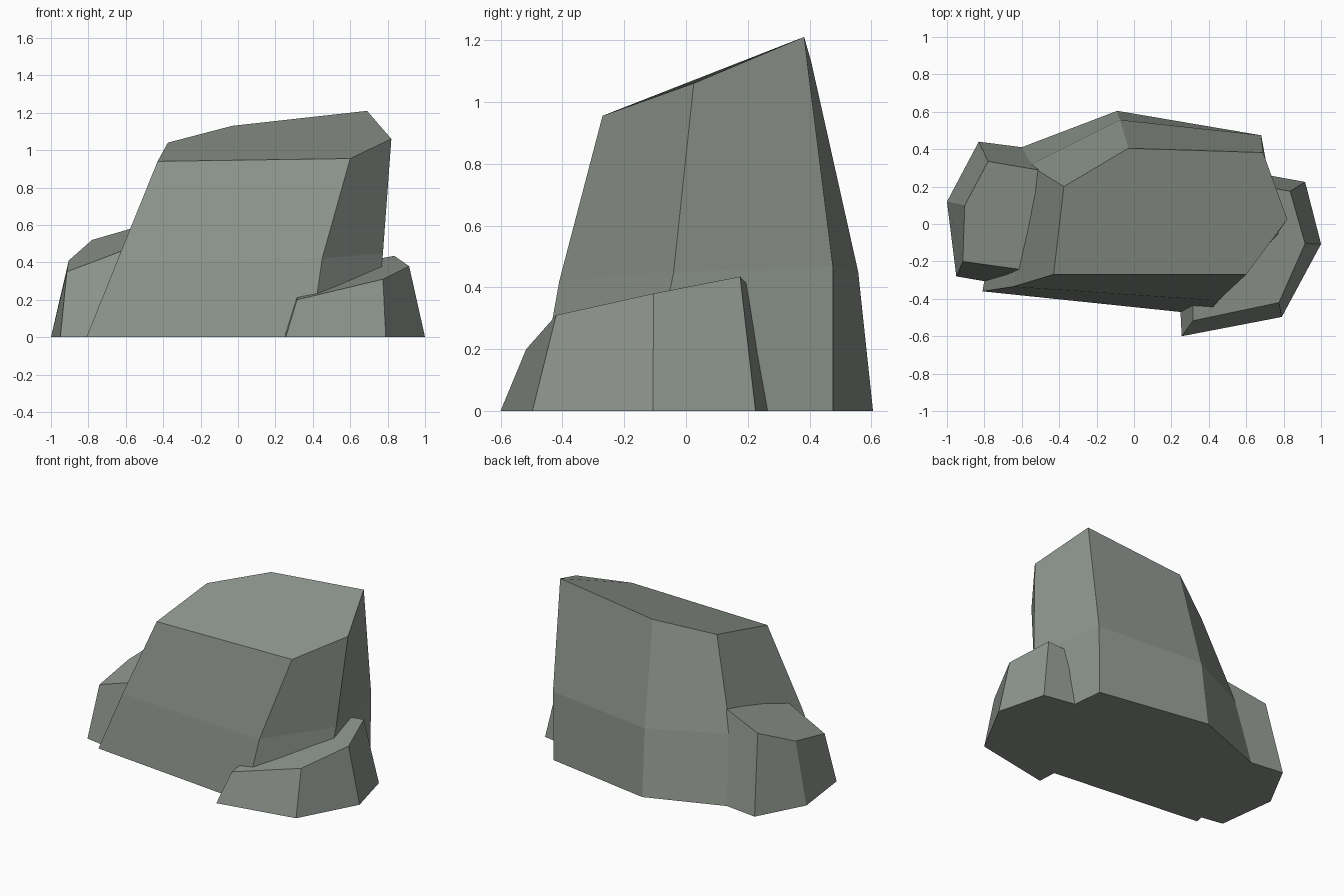
import bpy, bmesh

stone = bpy.data.materials.new("grey_green_stone")
stone.diffuse_color = (0.27, 0.30, 0.27, 1.0)


def faceted_rock(name, rings):
    """Stack rings of corner points (bottom to top) into a closed flat-shaded rock."""
    bm = bmesh.new()
    loops = [[bm.verts.new(p) for p in ring] for ring in rings]
    n = len(rings[0])
    for low, high in zip(loops, loops[1:]):
        for i in range(n):
            j = (i + 1) % n
            bm.faces.new((low[i], low[j], high[j], high[i]))
    bm.faces.new(loops[0][::-1])
    bm.faces.new(loops[-1])
    bmesh.ops.recalc_face_normals(bm, faces=bm.faces[:])
    mesh = bpy.data.meshes.new(name)
    bm.to_mesh(mesh)
    bm.free()
    mesh.materials.append(stone)
    obj = bpy.data.objects.new(name, mesh)
    bpy.context.collection.objects.link(obj)
    return obj


# Large leaning boulder: base, waist and sloping crown
faceted_rock("main_boulder", [
    [(-0.81, -0.36, 0), (0.39, -0.485, 0), (0.74, -0.13, 0),
     (0.675, 0.475, 0), (-0.09, 0.605, 0), (-0.68, 0.38, 0)],
    [(-0.645, -0.335, 0.41), (0.45, -0.41, 0.42), (0.775, -0.04, 0.45),
     (0.68, 0.475, 0.47), (-0.075, 0.557, 0.45), (-0.56, 0.315, 0.45)],
    [(-0.43, -0.27, 0.94), (0.60, -0.27, 0.955), (0.82, 0.025, 1.06),
     (0.69, 0.382, 1.21), (-0.03, 0.405, 1.13), (-0.375, 0.20, 1.04)],
])

# Small stone leaning on the left side
faceted_rock("left_stone", [
    [(-0.95, -0.28, 0), (-0.60, -0.34, 0), (-0.40, 0.385, 0),
     (-0.83, 0.44, 0), (-1.0, 0.12, 0)],
    [(-0.915, -0.20, 0.35), (-0.45, -0.265, 0.525), (-0.40, 0.27, 0.63),
     (-0.78, 0.335, 0.52), (-0.905, 0.10, 0.41)],
])

# Low stone wrapping the front right corner
faceted_rock("right_stone", [
    [(0.255, -0.60, 0), (0.79, -0.497, 0), (1.0, -0.107, 0),
     (0.915, 0.225, 0), (0.50, 0.30, 0), (0.24, -0.30, 0)],
    [(0.315, -0.517, 0.20), (0.775, -0.42, 0.31), (0.915, -0.105, 0.38),
     (0.835, 0.175, 0.435), (0.50, 0.235, 0.37), (0.315, -0.25, 0.24)],
])
